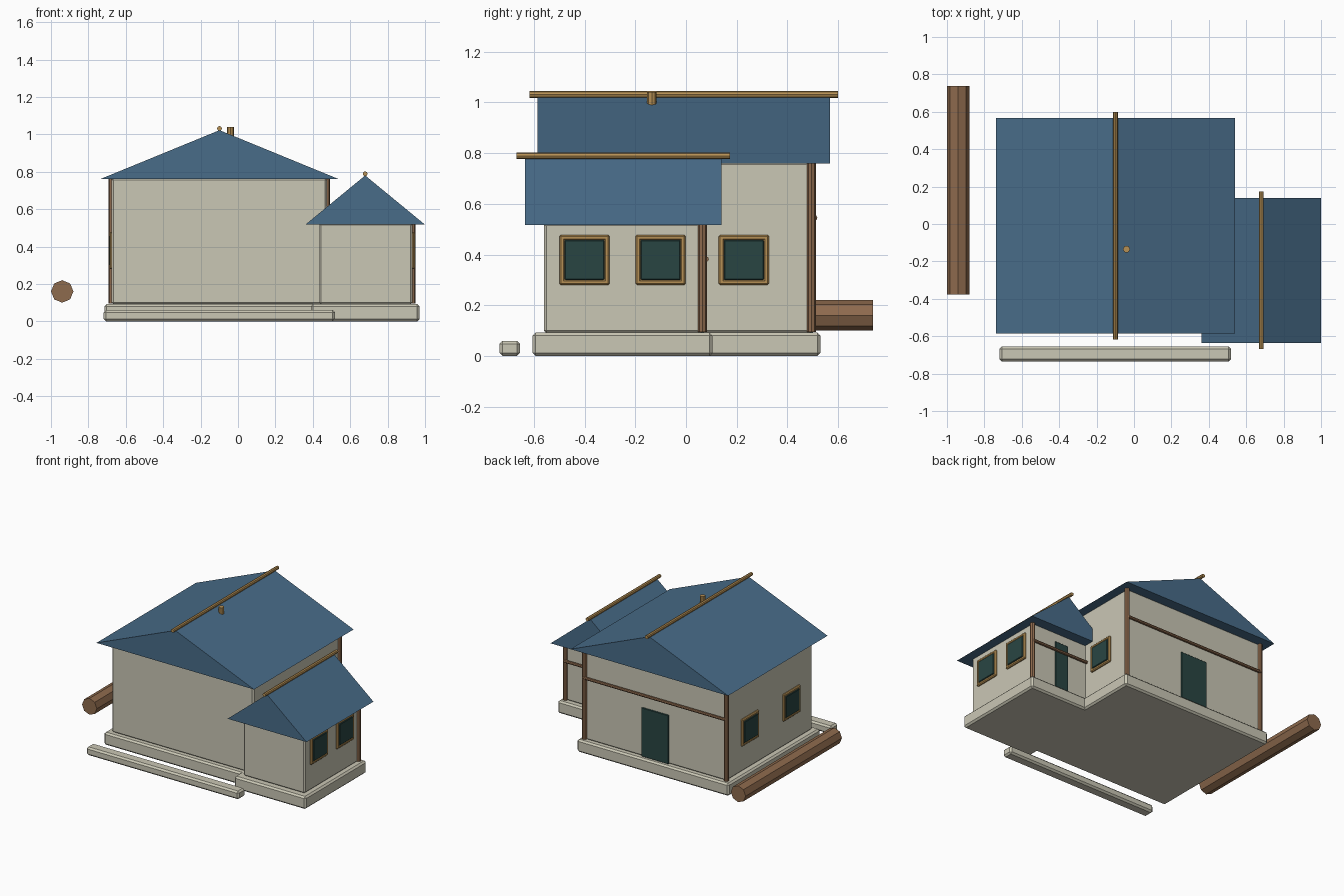
import bpy
from math import pi
from mathutils import Matrix

if "Cube" in bpy.data.objects:
    bpy.data.objects.remove(bpy.data.objects["Cube"], do_unlink=True)


def material(name, rgb):
    m = bpy.data.materials.new(name)
    m.use_nodes = True
    m.diffuse_color = (*rgb, 1)
    m.node_tree.nodes["Principled BSDF"].inputs["Base Color"].default_value = (*rgb, 1)
    return m


PLASTER = material("cream plaster", (0.59, 0.57, 0.46))
ROOF = material("slate blue", (0.065, 0.15, 0.25))
WOOD = material("brown wood", (0.27, 0.145, 0.075))
TRIM = material("tan wood", (0.47, 0.28, 0.09))
GLASS = material("dark teal", (0.022, 0.06, 0.055))


def mesh_object(name, verts, faces, mat):
    me = bpy.data.meshes.new(name)
    me.from_pydata(verts, [], faces)
    me.materials.append(mat)
    ob = bpy.data.objects.new(name, me)
    bpy.context.collection.objects.link(ob)
    return ob


def box(name, x, y, z, mat, bevel=0.0):
    """Box between (min, max) pairs, with optional chamfered edges."""
    verts = [(a, b, c) for a in x for b in y for c in z]
    faces = [(0, 1, 3, 2), (4, 6, 7, 5), (0, 4, 5, 1),
             (2, 3, 7, 6), (0, 2, 6, 4), (1, 5, 7, 3)]
    ob = mesh_object(name, verts, faces, mat)
    if bevel:
        mod = ob.modifiers.new("chamfer", "BEVEL")
        mod.width = bevel
        mod.segments = 1
    return ob


def pole(name, centre, radius, length, axis, mat):
    """Eight-sided pole along one axis."""
    rot = {"x": (0, pi / 2, 0), "y": (pi / 2, 0, 0), "z": (0, 0, 0)}[axis]
    bpy.ops.mesh.primitive_cylinder_add(vertices=8, radius=radius, depth=length,
                                        location=centre, rotation=rot)
    ob = bpy.context.object
    ob.name = name
    ob.data.materials.append(mat)
    return ob


def gable_roof(name, x, y, eave, ridge):
    """Solid triangular prism with its ridge along y."""
    mid = (x[0] + x[1]) / 2
    verts = [v for b in y for v in ((x[0], b, eave), (x[1], b, eave), (mid, b, ridge))]
    faces = [(0, 1, 2), (3, 5, 4), (0, 3, 4, 1), (1, 4, 5, 2), (2, 5, 3, 0)]
    mesh_object(name, verts, faces, ROOF)
    y0, y1 = y[0] - 0.033, y[1] + 0.033
    pole(name + "_ridge_pole", (mid, (y0 + y1) / 2, ridge + 0.009), 0.013, y1 - y0, "y", TRIM)


def window(name, wall_x, side, y):
    """Four chamfered frame bars around a glass pane, on a wall facing +x or -x."""
    z, half, bar = 0.379, 0.099, 0.022

    def depth(d):
        return sorted((wall_x - side * 0.006, wall_x + side * d))

    for s, end in ((-1, "low"), (1, "high")):
        edge = sorted((s * half, s * (half - bar)))
        box(f"{name}_rail_{end}", depth(0.013), (y - half, y + half),
            [z + e for e in edge], TRIM, 0.006)
        box(f"{name}_stile_{end}", depth(0.013), [y + e for e in edge],
            (z - half, z + half), TRIM, 0.006)
    g = half - bar + 0.002
    box(f"{name}_glass", depth(0.016), (y - g, y + g), (z - g, z + g), GLASS, 0.004)


def post(name, x, y, top):
    pole(name, (x, y, (0.095 + top) / 2), 0.017, top - 0.095, "z", WOOD)


# Foundations
box("main_foundation", (-0.715, 0.515), (-0.535, 0.53), (0, 0.092), PLASTER, 0.012)
box("wing_foundation", (0.39, 0.97), (-0.605, 0.105), (0, 0.092), PLASTER, 0.012)
box("front_step", (-0.718, 0.518), (-0.735, -0.655), (0, 0.06), PLASTER, 0.012)

# Walls
box("main_walls", (-0.675, 0.475), (-0.5, 0.495), (0.09, 0.765), PLASTER, 0.01)
box("wing_walls", (0.435, 0.932), (-0.56, 0.065), (0.09, 0.525), PLASTER, 0.01)

# Roofs
gable_roof("main_roof", (-0.738, 0.54), (-0.585, 0.567), 0.76, 1.022)
gable_roof("wing_roof", (0.36, 1.0), (-0.635, 0.14), 0.517, 0.78)
pole("chimney", (-0.04, -0.135, 1.015), 0.019, 0.05, "z", TRIM)

# Rear posts and rails
post("main_post_left", 0.475, 0.495, 0.762)
post("main_post_right", -0.675, 0.495, 0.762)
post("wing_post", 0.932, 0.065, 0.519)
pole("main_rail", (-0.1, 0.507, 0.545), 0.011, 1.15, "x", WOOD)
pole("wing_rail", (0.685, 0.079, 0.382), 0.011, 0.5, "x", WOOD)

# Rear doors
box("main_door", (-0.21, 0.01), (0.488, 0.503), (0.092, 0.45), GLASS, 0.003)
box("wing_door", (0.63, 0.74), (0.058, 0.073), (0.092, 0.45), GLASS, 0.003)

# Windows
for i, y in enumerate((-0.4, -0.1)):
    window(f"wing_window_{i}", 0.932, 1, y)
window("main_window_left", 0.475, 1, 0.228)
for i, y in enumerate((-0.25, 0.23)):
    window(f"main_window_right_{i}", -0.675, -1, y)

# Loose log beside the house
pole("log", (-0.94, 0.18, 0.16), 0.06, 1.115, "y", WOOD)
